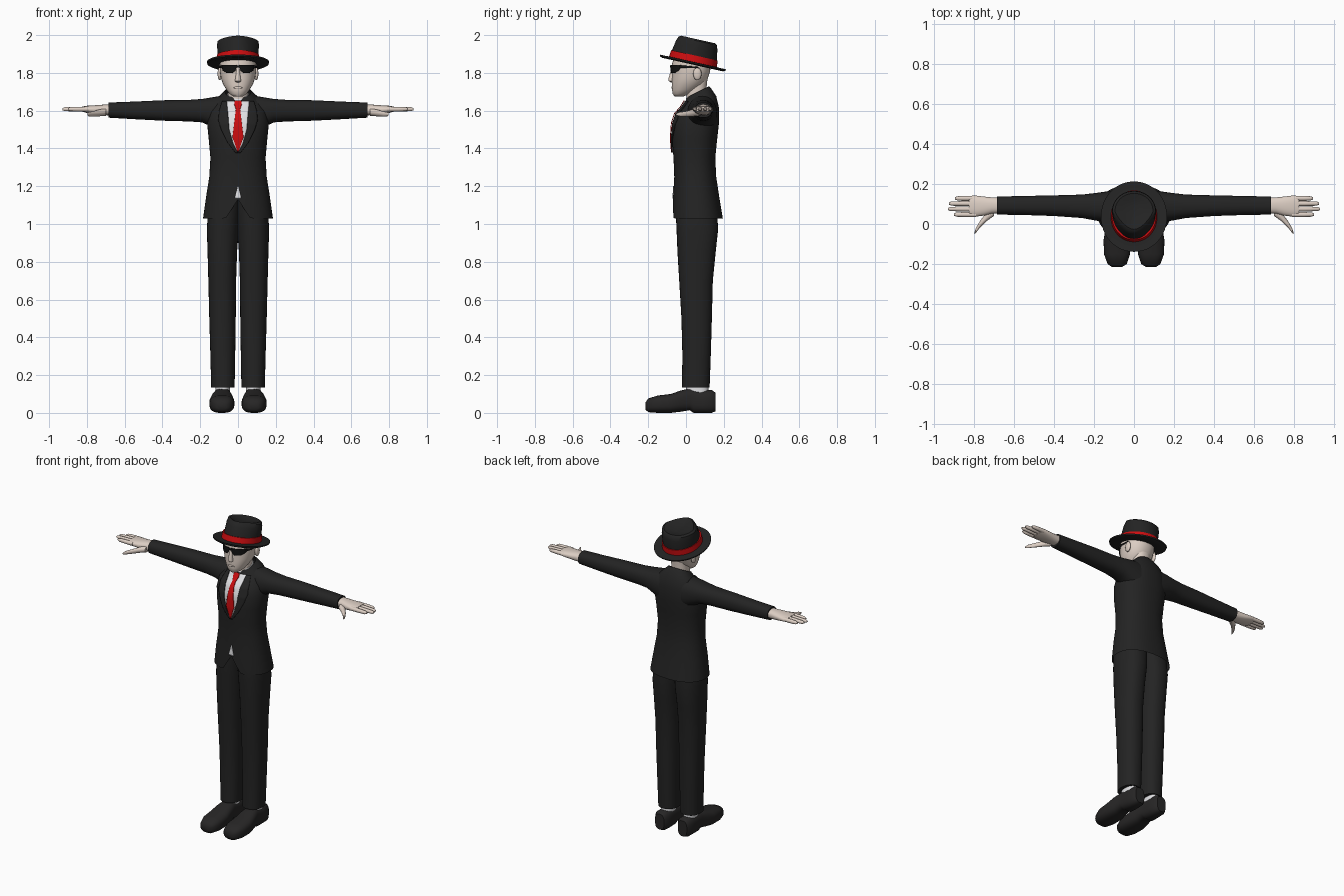
import bpy, bmesh, math
from mathutils import Vector, Matrix
from mathutils.bvhtree import BVHTree

if "Cube" in bpy.data.objects:
    bpy.data.objects.remove(bpy.data.objects["Cube"])


def material(name, r, g, b):
    m = bpy.data.materials.new(name)
    m.use_nodes = True
    m.diffuse_color = (r, g, b, 1)
    m.node_tree.nodes["Principled BSDF"].inputs["Base Color"].default_value = (r, g, b, 1)
    return m


CLOTH = material("black cloth", .017, .017, .017)
LEATHER = material("shoe leather", .02, .019, .019)
GLASS = material("dark glass", .006, .006, .006)
RED = material("red silk", .6, .004, .005)
WHITE = material("white cotton", .76, .76, .78)
SKIN = material("pale skin", .72, .62, .55)


def finish(name, bm, mat, mirror=False, angle=50, recalc=True):
    if recalc:
        bmesh.ops.recalc_face_normals(bm, faces=bm.faces)
    me = bpy.data.meshes.new(name)
    bm.to_mesh(me)
    bm.free()
    me.materials.append(mat)
    me.shade_smooth()
    me.set_sharp_from_angle(angle=math.radians(angle))
    ob = bpy.data.objects.new(name, me)
    bpy.context.collection.objects.link(ob)
    if mirror:
        ob.modifiers.new("Mirror", 'MIRROR').use_mirror_merge = False
    return ob


def loft(rings, axis='z', power=2.3, n=32, caps=True, shape=None):
    """Rings are (position, u0, u1, v0, v1, tilt) across the chosen axis."""
    bm = bmesh.new()
    loops = []
    for k, (t, u0, u1, v0, v1, *tilt) in enumerate(rings):
        loop = []
        for i in range(n):
            a = math.tau * i / n
            c, s = math.cos(a), math.sin(a)
            du = math.copysign(abs(c) ** (2 / power), c) * (u1 - u0) / 2
            dv = math.copysign(abs(s) ** (2 / power), s) * (v1 - v0) / 2
            w = t + (tilt[0] * dv if tilt else 0)
            u, v = (u0 + u1) / 2 + du, (v0 + v1) / 2 + dv
            p = {'z': (u, v, w), 'x': (w, u, v), 'y': (u, w, v)}[axis]
            loop.append(bm.verts.new(shape(k, Vector(p)) if shape else p))
        loops.append(loop)
    for a, b in zip(loops, loops[1:]):
        for i in range(n):
            j = (i + 1) % n
            bm.faces.new((a[i], a[j], b[j], b[i]))
    if caps:
        bm.faces.new(loops[0])
        bm.faces.new(loops[-1])
    return bm


def sym(z, w, front, back, *tilt):
    return (z, -w, w, front, back, *tilt)


def patch(name, tree, rows, mat, offset, mirror=False, cols=12, steps=6):
    """A thin plate draped on the front of a body; rows are (z, left x, right x)."""
    bm = bmesh.new()
    lines = []
    for a, b in zip(rows, rows[1:]):
        last = b is rows[-1]
        for s in range(steps + last):
            z, l, r = (p + (q - p) * s / steps for p, q in zip(a, b))
            line = []
            for i in range(cols + 1):
                x = l + (r - l) * i / cols
                hit = tree.ray_cast(Vector((x, -1, z)), Vector((0, 1, 0)))[0]
                line.append(bm.verts.new((x, (hit.y if hit else 0) - offset, z)))
            lines.append(line)
    for a, b in zip(lines, lines[1:]):
        for i in range(cols):
            bm.faces.new((a[i], b[i], b[i + 1], a[i + 1]))
    ob = finish(name, bm, mat, mirror, recalc=False)
    sol = ob.modifiers.new("Thickness", 'SOLIDIFY')
    sol.thickness = .004


def ball(name, centre, radii, mat, mirror=False):
    bm = bmesh.new()
    bmesh.ops.create_uvsphere(bm, u_segments=16, v_segments=10, radius=1,
                              matrix=Matrix.Translation(centre) @ Matrix.Diagonal((*radii, 1)))
    return finish(name, bm, mat, mirror)


# Jacket, with an inverted V opening at the front hem
def hem_notch(k, p):
    if k == 0 and p.y < 0:
        p.z += .1 * max(0, 1 - abs(p.x) / .065)
    return p


jacket = loft([sym(1.03, .185, -.07, .195), sym(1.15, .168, -.068, .175),
               sym(1.25, .152, -.062, .16), sym(1.35, .146, -.066, .155),
               sym(1.45, .155, -.074, .165), sym(1.53, .163, -.07, .174),
               sym(1.6, .152, -.052, .175, .12), sym(1.65, .125, -.02, .16, .3),
               sym(1.685, .085, 0, .135, .45), sym(1.7, .068, .005, .122, .5)],
              n=64, shape=hem_notch, caps=False)
chest = BVHTree.FromBMesh(jacket)
finish("jacket", jacket, CLOTH)

# Sleeves
finish("sleeves", loft([(.08, .01, .165, 1.48, 1.68), (.14, .01, .162, 1.515, 1.67),
                        (.19, .017, .155, 1.538, 1.662), (.26, .03, .147, 1.543, 1.657),
                        (.4, .04, .143, 1.547, 1.655), (.55, .045, .14, 1.555, 1.648),
                        (.685, .047, .137, 1.563, 1.643)], 'x'), CLOTH, True)

# Shirt front, tie, lapels and the shirt tail showing at the hem
patch("shirt_front", chest, [(1.65, -.062, .062), (1.6, -.056, .056), (1.5, -.048, .048),
                             (1.43, -.028, .028), (1.38, -.001, .001)], WHITE, .004)
patch("tie", chest, [(1.655, -.018, .018), (1.635, -.02, .02), (1.61, -.011, .011),
                     (1.46, -.029, .029), (1.38, -.002, .002)], RED, .011)
patch("lapels", chest, [(1.65, .06, .085), (1.6, .055, .1), (1.55, .051, .105), (1.5, .047, .09),
                        (1.43, .027, .055), (1.375, 0, .012)], CLOTH, .008, True, 6)
patch("shirt_tail", chest, [(1.2, -.001, .001), (1.135, -.018, .018)], WHITE, .003, False, 4)
finish("shirt_collar", loft([sym(1.62, .064, -.008, .118, .4), sym(1.675, .06, .0, .115, .3),
                             sym(1.69, .056, .004, .112, .3)]), WHITE)

# Trousers and socks
finish("trouser_legs", loft([(.135, .018, .142, -.022, .125), (.3, .015, .146, -.019, .131),
                             (.5, .012, .152, -.024, .137), (.7, .01, .157, -.036, .142),
                             (.85, .005, .161, -.045, .157), (.97, -.004, .165, -.05, .17),
                             (1.1, -.012, .157, -.056, .163), (1.25, -.012, .12, -.045, .14)]),
       CLOTH, True)
finish("socks", loft([(.08, .043, .12, .0, .118), (.16, .043, .12, .0, .118)]), WHITE, True)

# Shoes
finish("shoes", loft([(-.215, .06, .11, .018, .055), (-.2, .036, .132, .004, .076),
                      (-.15, .02, .15, 0, .092), (-.08, .019, .152, 0, .1),
                      (-.03, .026, .144, .006, .118), (.02, .034, .132, .014, .13),
                      (.04, .035, .131, 0, .128), (.09, .034, .13, 0, .12),
                      (.135, .036, .128, 0, .122), (.155, .05, .115, .008, .108)],
                     'y', 2.7), LEATHER, True)

# Hands
finish("palms", loft([(.66, .055, .13, 1.575, 1.633), (.71, .052, .133, 1.576, 1.632),
                      (.75, .042, .137, 1.58, 1.629), (.8, .036, .143, 1.588, 1.626),
                      (.825, .042, .138, 1.595, 1.622)], 'x'), SKIN, True)
for finger, y, tip in (("index", .047, .9), ("middle", .075, .93),
                       ("ring", .102, .925), ("little", .128, .895)):
    finish(finger + "_fingers", loft([(x, y - r, y + r, 1.608 - r, 1.608 + r) for x, r in
                                      ((.79, .013), (.85, .0125), (tip - .012, .0105), (tip, .005))],
                                     'x', 2, 12), SKIN, True)
finish("thumbs", loft([(.7, .04, .09, 1.573, 1.612), (.735, .015, .06, 1.57, 1.606),
                       (.77, -.018, .014, 1.568, 1.596), (.79, -.045, -.02, 1.57, 1.592),
                       (.798, -.053, -.043, 1.575, 1.586)], 'x', 2, 16), SKIN, True)

# Head, neck and features
finish("neck", loft([sym(1.6, .056, .0, .112), sym(1.7, .052, .002, .106),
                     sym(1.78, .056, -.005, .115)]), SKIN)
head = loft([sym(1.675, .024, -.06, -.015), sym(1.688, .044, -.07, .02),
             sym(1.71, .061, -.074, .06), sym(1.74, .079, -.075, .094),
             sym(1.77, .09, -.074, .115), sym(1.81, .096, -.073, .128),
             sym(1.85, .097, -.074, .131), sym(1.89, .09, -.06, .125)], power=2.15)
face = BVHTree.FromBMesh(head)
finish("head", head, SKIN)
finish("nose", loft([sym(1.75, .008, -.08, -.065), sym(1.757, .017, -.092, -.06),
                     sym(1.77, .014, -.093, -.06), sym(1.82, .008, -.078, -.06)], n=16), SKIN)
ball("ears", (.097, .06, 1.795), (.011, .022, .034), SKIN, True)
ball("lips", (0, -.069, 1.722), (.024, .009, .007), SKIN)

# Sunglasses
patch("lenses", face, [(1.842, .006, .088), (1.83, .008, .088), (1.812, .014, .08),
                       (1.8, .028, .062)], GLASS, .009, True)
finish("bridge", loft([(-.015, -.086, -.076, 1.828, 1.84), (.015, -.086, -.076, 1.828, 1.84)],
                      'x', n=8), GLASS)
finish("temples", loft([(-.035, .083, .092, 1.825, 1.84), (.0, .095, .101, 1.826, 1.838),
                        (.065, .098, .103, 1.824, 1.832)], 'y', n=8), GLASS, True)


# Hat: tilted back, its crown pinched at the front and creased on top
TILT = Matrix.Translation((0, .035, 1.85)) @ Matrix.Rotation(-.22, 4, 'X')


def pinch(k, p):
    if k > 0 and p.y < 0:
        p.x *= 1 - min(.4, .12 * k) * min(1, -p.y / .1)
    return p


def hat_part(name, rings, mat, shape=None):
    bm = loft([sym(z, w, -d, d) for z, w, d in rings], power=2.05, n=48, shape=shape)
    bm.transform(TILT)
    finish(name, bm, mat, angle=40)


hat_part("hat_brim", [(-.004, .1, .12), (-.006, .15, .165), (.0, .163, .178), (.008, .165, .18),
                      (.006, .15, .165), (.01, .1, .12)], CLOTH)
hat_part("hat_band", [(.004, .116, .13), (.044, .111, .126)], RED)
hat_part("hat_crown", [(.0, .109, .124), (.05, .108, .121), (.1, .111, .112), (.122, .108, .104),
                       (.13, .095, .092), (.122, .065, .07), (.112, .02, .04)], CLOTH, pinch)
